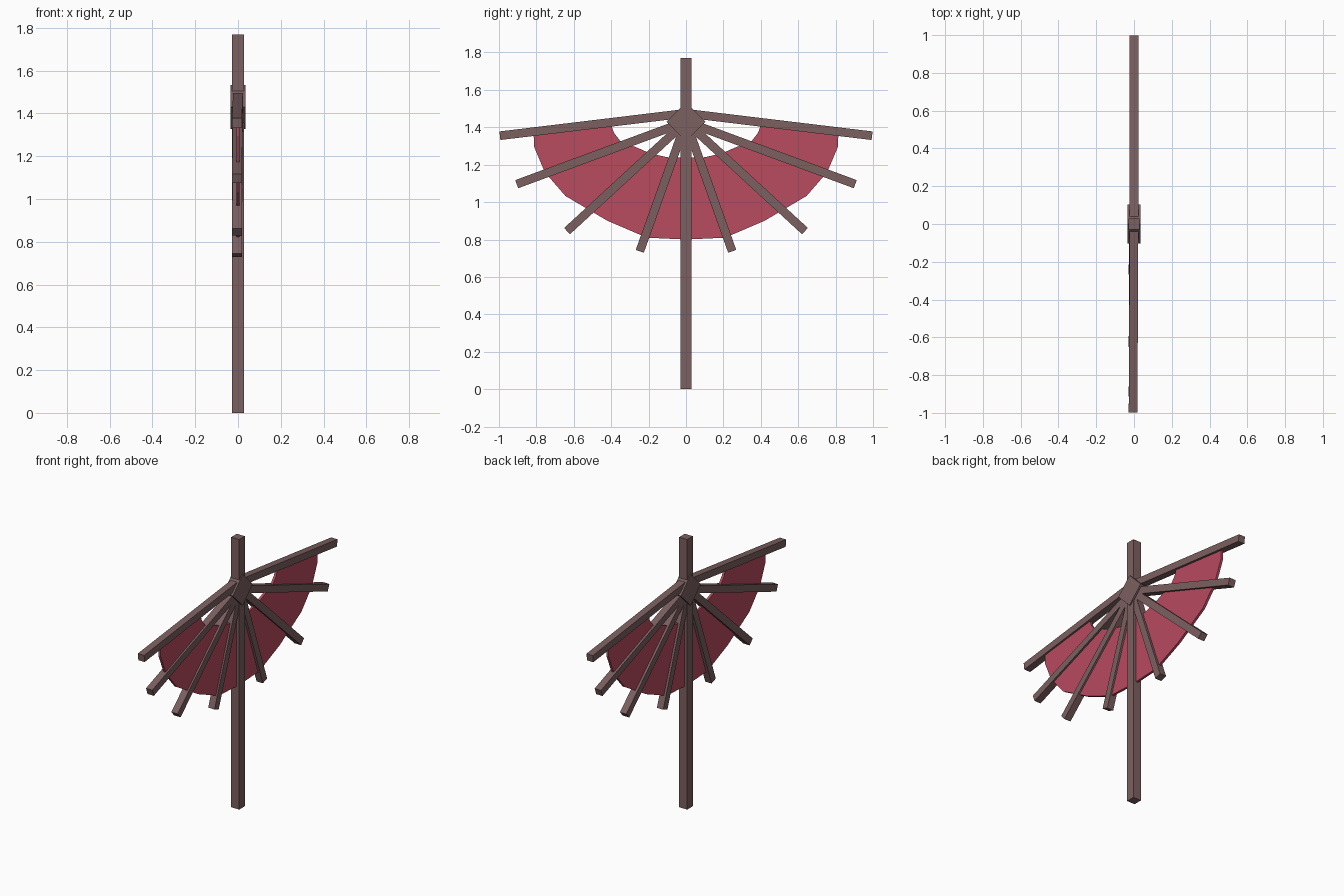
import bpy, bmesh, math
from mathutils import Matrix, Vector

if "Cube" in bpy.data.objects:
    bpy.data.objects.remove(bpy.data.objects["Cube"])


def material(name, rgb):
    m = bpy.data.materials.new(name)
    m.diffuse_color = (*rgb, 1)
    m.use_nodes = True
    m.node_tree.nodes["Principled BSDF"].inputs["Base Color"].default_value = m.diffuse_color
    return m


WOOD = material("wood", (0.20, 0.115, 0.115))
CLOTH = material("cloth", (0.48, 0.07, 0.115))


def finish(name, bm, mat):
    bmesh.ops.recalc_face_normals(bm, faces=bm.faces)
    me = bpy.data.meshes.new(name)
    bm.to_mesh(me)
    bm.free()
    me.materials.append(mat)
    ob = bpy.data.objects.new(name, me)
    bpy.context.collection.objects.link(ob)
    return ob


def box(name, size, matrix, mat=WOOD):
    bm = bmesh.new()
    bmesh.ops.create_cube(bm, size=1, matrix=matrix @ Matrix.Diagonal((*size, 1)))
    return finish(name, bm, mat)


# Upright post
box("post", (0.058, 0.058, 1.77), Matrix.Translation((0, 0, 0.885)))

# Diamond hub block, a square turned on its corner
box("hub", (0.07, 0.146, 0.146),
    Matrix.Translation((0, 0, 1.43)) @ Matrix.Rotation(math.pi / 4, 4, 'X'))

# Fan ribs: inner height, outer end (y, z), mirrored to both sides
RIBS = [(1.475, 0.995, 1.355), (1.43, 0.905, 1.096),
        (1.43, 0.636, 0.845), (1.43, 0.247, 0.737)]
for i, (z0, y1, z1) in enumerate(RIBS):
    for side, label in ((-1, "front"), (1, "back")):
        a = Vector((0, 0, z0))
        b = Vector((-0.005 if side < 0 else 0, side * y1, z1))
        d = b - a
        u = d.normalized()
        w = u.cross(Vector((1, 0, 0))).normalized()
        x = w.cross(u)
        m = Matrix((x, u, w)).transposed().to_4x4()
        m.translation = (a + b) / 2
        box(f"{label}_rib_{i + 1}", (0.046, d.length, 0.046), m)

# Cloth panel: half outlines (outer rim, inner rim), mirrored, then thickened
OUTER = [(0.815, 1.372), (0.812, 1.295), (0.755, 1.16), (0.645, 1.033),
         (0.42, 0.90), (0.21, 0.81), (0, 0.80)]
INNER = [(0.40, 1.413), (0.385, 1.37), (0.35, 1.325), (0.27, 1.295),
         (0.19, 1.26), (0.10, 1.24), (0, 1.237)]


def full(half):
    return [(-y, z) for y, z in half] + half[-2::-1]


T = 0.008
bm = bmesh.new()
rings = [[bm.verts.new((s, *o)), bm.verts.new((-s, *o)),
          bm.verts.new((-s, *n)), bm.verts.new((s, *n))]
         for s in (T,) for o, n in zip(full(OUTER), full(INNER))]
for p, q in zip(rings, rings[1:]):
    for k in range(4):
        bm.faces.new((p[k], p[(k + 1) % 4], q[(k + 1) % 4], q[k]))
bm.faces.new(rings[0])
bm.faces.new(rings[-1])
finish("cloth_panel", bm, CLOTH)
